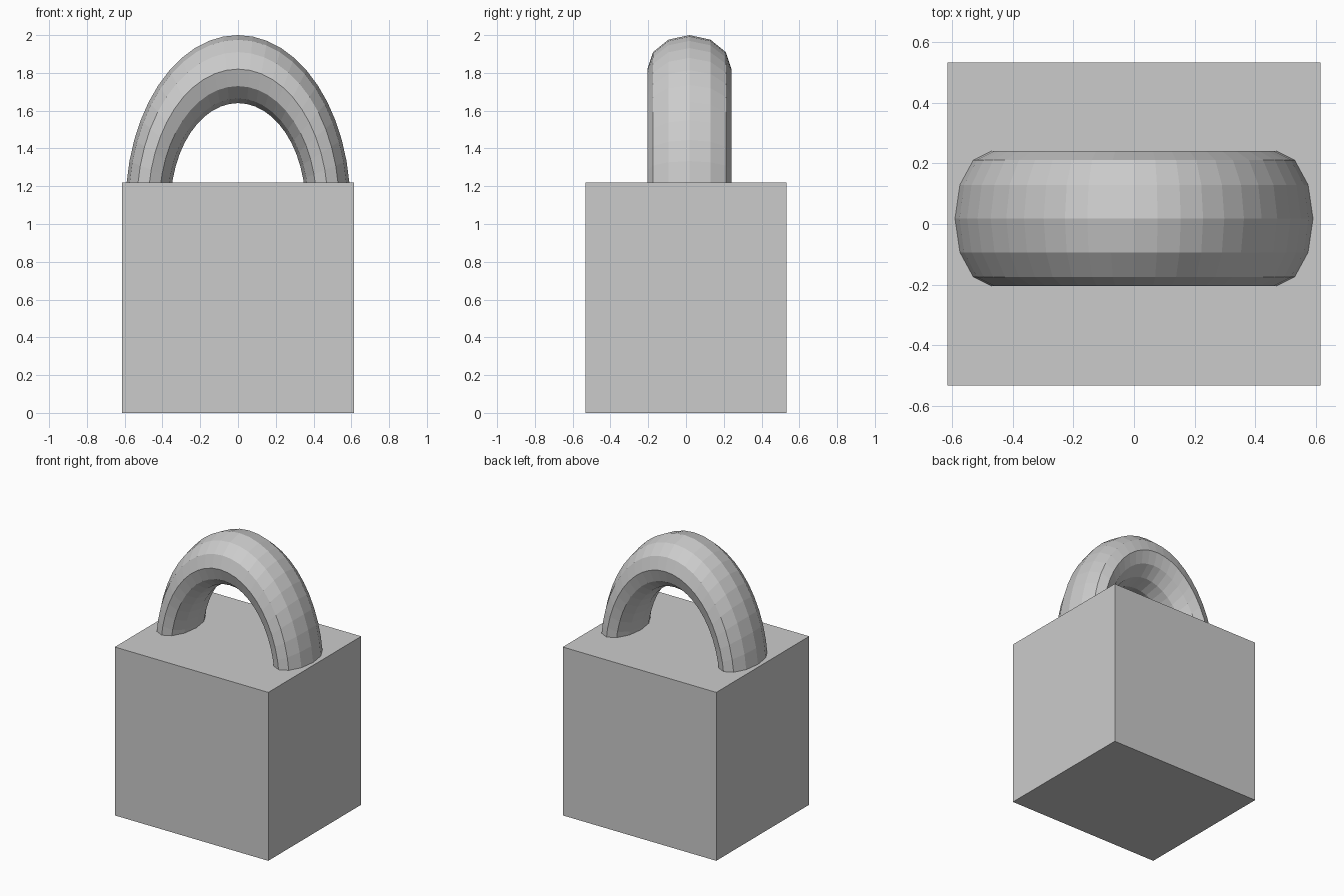
import bpy
from math import radians

if "Cube" in bpy.data.objects:
    bpy.data.objects.remove(bpy.data.objects["Cube"])

# Solid block body standing on the ground
bpy.ops.mesh.primitive_cube_add(size=1, location=(0, 0, 0.61))
body = bpy.context.object
body.name = "lock_body"
body.scale = (1.23, 1.064, 1.22)

# Shackle: stretched upright ring, lower half sunk inside the body
bpy.ops.mesh.primitive_torus_add(
    major_radius=1, minor_radius=0.25,
    major_segments=48, minor_segments=12,
    location=(0, 0.018, 1.10), rotation=(radians(90), 0, 0))
shackle = bpy.context.object
shackle.name = "shackle"
shackle.scale = (0.476, 0.72, 0.89)  # local axes: width, height, thickness

# Bake transforms, keep the facets flat
for part in (body, shackle):
    bpy.ops.object.select_all(action='DESELECT')
    part.select_set(True)
    bpy.context.view_layer.objects.active = part
    bpy.ops.object.transform_apply(location=False, rotation=True, scale=True)
    bpy.ops.object.shade_flat()
